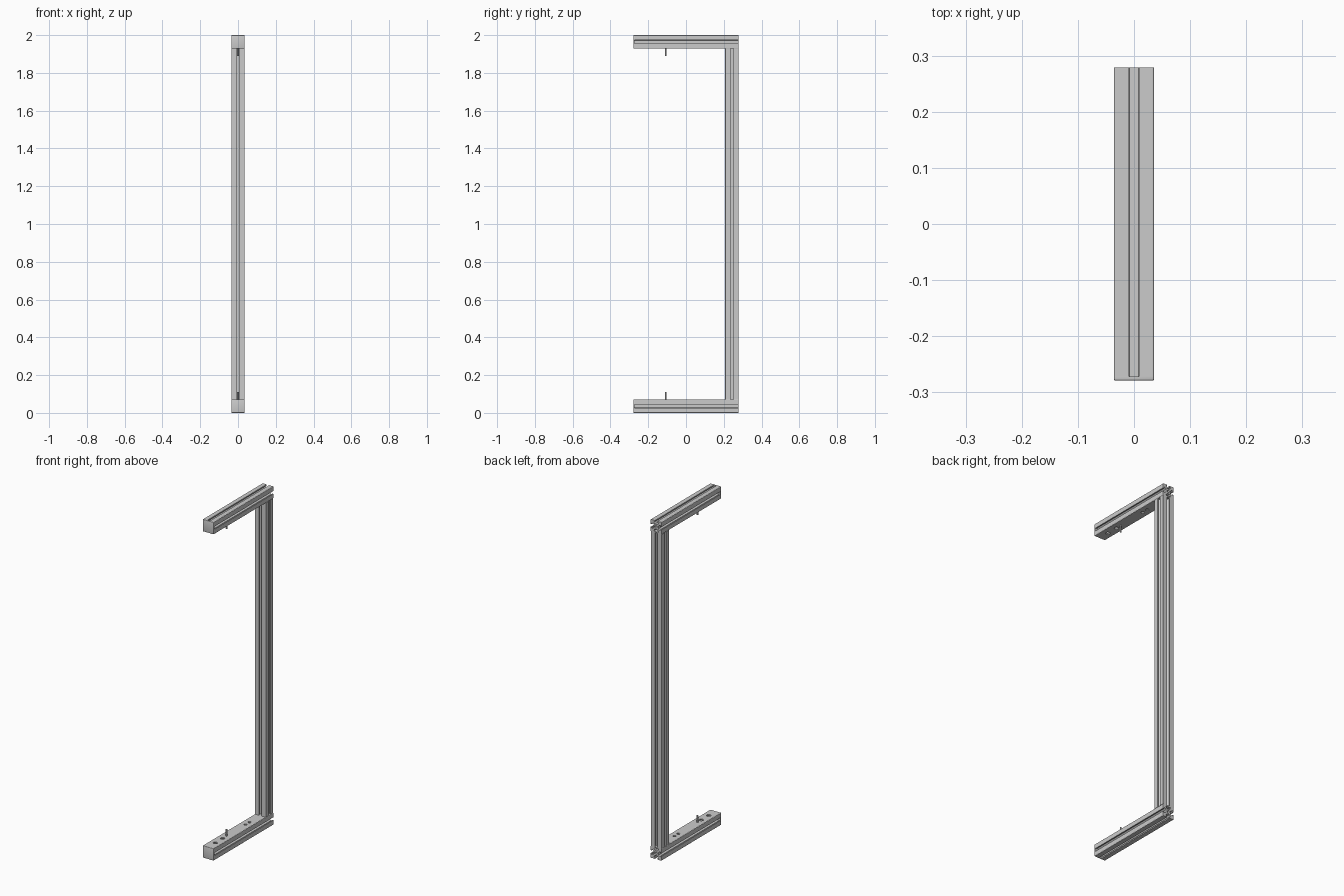
import bpy, bmesh
from math import sin, cos, pi, radians
from mathutils import Matrix, Vector

if "Cube" in bpy.data.objects:
    bpy.data.objects.remove(bpy.data.objects["Cube"])

H = 0.0357            # half width of the extrusion
Y = 0.279             # half depth of the frame
CAP = 0.007           # end cap thickness
# half of a T-slot: (sideways, depth below face)
SLOT = [(0.0085, 0), (0.0085, 0.007), (0.0155, 0.007), (0.0155, 0.011), (0.008, 0.021)]


def finish(name, bm, matrix=Matrix()):
    bmesh.ops.recalc_face_normals(bm, faces=bm.faces)
    me = bpy.data.meshes.new(name)
    bm.to_mesh(me)
    bm.free()
    me.transform(matrix)
    ob = bpy.data.objects.new(name, me)
    bpy.context.collection.objects.link(ob)
    return ob


def smooth(ob):
    bpy.ops.object.select_all(action='DESELECT')
    bpy.context.view_layer.objects.active = ob
    ob.select_set(True)
    bpy.ops.object.shade_smooth_by_angle(angle=radians(30))


def extrusion(name, length, matrix, closed=()):
    """T-slot profile; sides in `closed` keep their slot as a hidden chamber."""
    outer, loops = [], []
    for side in range(4):
        rot = Matrix.Rotation(-side * pi / 2, 2)
        r = 0.003
        pts = [(-H + r - r * cos(a), H - r + r * sin(a))
               for a in (0, pi / 6, pi / 3, pi / 2)]
        half = SLOT[2:] if side in closed else SLOT
        slot = [(-u, H - d) for u, d in half] + [(u, H - d) for u, d in reversed(half)]
        if side in closed:
            loops.append([rot @ Vector(p) for p in slot])
        else:
            pts += slot
        outer += [rot @ Vector(p) for p in pts]
    bore = [Vector((0.007 * cos(i * pi / 12), 0.007 * sin(i * pi / 12))) for i in range(24)]
    loops += [outer, bore]
    bm = bmesh.new()
    for loop in loops:
        vs = [bm.verts.new((p.x, p.y, 0)) for p in loop]
        for a, b in zip(vs, vs[1:] + vs[:1]):
            bm.edges.new((a, b))
    bmesh.ops.triangle_fill(bm, edges=bm.edges[:], use_beauty=True, normal=(0, 0, 1))
    ret = bmesh.ops.extrude_face_region(bm, geom=bm.faces[:], use_keep_orig=True)
    top = [v for v in ret['geom'] if isinstance(v, bmesh.types.BMVert)]
    bmesh.ops.translate(bm, verts=top, vec=(0, 0, length))
    return finish(name, bm, matrix)


def cylinder(bm, r, x, y, z0, z1, n=24):
    bmesh.ops.create_cone(bm, cap_ends=True, segments=n, radius1=r, radius2=r, depth=z1 - z0,
                          matrix=Matrix.Translation((x, y, (z0 + z1) / 2)))


# Upright column
extrusion("column", 2 - 4 * H, Matrix.Translation((0, Y - H, 2 * H)))

# Lower and upper arms with end cap, drilled inner wall and pin
for label, zc, up in (("lower", H, 1), ("upper", 2 - H, -1)):
    start = Y if up > 0 else -Y + CAP
    arm = extrusion(label + "_arm", 2 * Y - CAP,
                    Matrix.Translation((0, start, zc)) @ Matrix.Rotation(up * pi / 2, 4, 'X'),
                    closed=(0,))

    # Drilled holes
    bm = bmesh.new()
    for y, r in ((-0.212, 0.012), (-0.143, 0.012), (0.071, 0.009), (0.107, 0.009)):
        z = sorted((zc + up * (H - 0.009), zc + up * (H + 0.01)))
        cylinder(bm, r, 0, y, *z)
    cutter = finish(label + "_hole_cutter", bm)
    cutter.hide_render = True
    cutter.hide_set(True)
    mod = arm.modifiers.new("holes", 'BOOLEAN')
    mod.operation = 'DIFFERENCE'
    mod.object = cutter

    # Pivot pin
    bm = bmesh.new()
    cylinder(bm, 0.0045, 0, -0.107, *sorted((zc + up * 0.02, zc + up * 0.076)), n=20)
    smooth(finish(label + "_pin", bm))

    # Rounded end cap
    bm = bmesh.new()
    bmesh.ops.create_cube(bm, size=1, matrix=Matrix.Translation((0, -Y + CAP / 2, zc))
                          @ Matrix.Diagonal((2 * H, CAP, 2 * H, 1)))
    edges = [e for e in bm.edges if any(v.co.y < -Y + 0.001 for v in e.verts)]
    bmesh.ops.bevel(bm, geom=edges, offset=0.003, segments=3, profile=0.5, affect='EDGES')
    smooth(finish(label + "_end_cap", bm))
